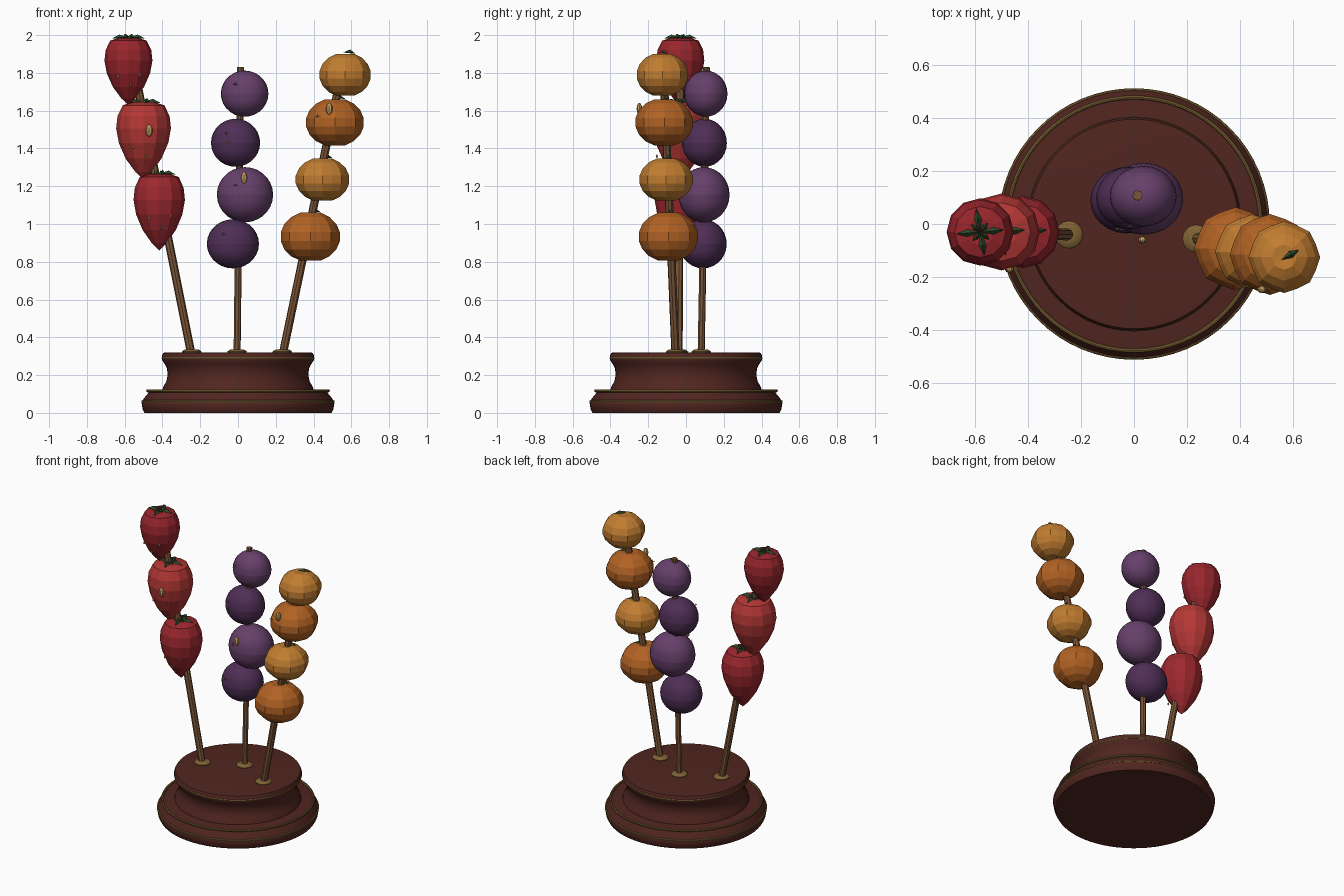
import bpy, bmesh, math
from mathutils import Vector, Matrix

if "Cube" in bpy.data.objects:
    bpy.data.objects.remove(bpy.data.objects["Cube"])


def mat(name, r, g, b):
    m = bpy.data.materials.new(name)
    m.diffuse_color = (*[(c / 255) ** 2.2 for c in (r, g, b)], 1)
    m.use_nodes = True
    m.node_tree.nodes["Principled BSDF"].inputs["Base Color"].default_value = m.diffuse_color
    return m


WOOD = mat("dark_wood", 82, 42, 37)
GOLD = mat("aged_gold", 125, 98, 55)
STICK = mat("bamboo", 122, 86, 58)
REDS = [mat("red_a", 150, 42, 48), mat("red_b", 178, 58, 56), mat("red_c", 156, 44, 50)]
PLUMS = [mat("plum_light", 102, 66, 106), mat("plum_dark", 80, 50, 86)]
ORANGES = [mat("orange_light", 192, 124, 52), mat("orange_dark", 176, 98, 40)]
LEAF = mat("leaf", 48, 76, 48)
SEED = mat("seed", 196, 156, 98)


def finish(name, bm, m, smooth=False):
    bmesh.ops.recalc_face_normals(bm, faces=bm.faces)
    me = bpy.data.meshes.new(name)
    bm.to_mesh(me)
    bm.free()
    me.materials.append(m)
    ob = bpy.data.objects.new(name, me)
    bpy.context.collection.objects.link(ob)
    if smooth:
        bpy.ops.object.select_all(action='DESELECT')
        ob.select_set(True)
        bpy.context.view_layer.objects.active = ob
        bpy.ops.object.shade_smooth_by_angle(angle=math.radians(35))
    return ob


def lathe(name, profile, n, m, loc=(0, 0, 0), smooth=False, lobes=0, depth=0.0):
    # revolve (radius, z) points; optional ribs around the axis
    bm = bmesh.new()
    rings = []
    for r, z in profile:
        if r == 0:
            rings.append([bm.verts.new((loc[0], loc[1], loc[2] + z))])
            continue
        ring = []
        for i in range(n):
            a = 2 * math.pi * i / n
            k = r * (1 + depth * math.cos(lobes * a))
            ring.append(bm.verts.new((loc[0] + k * math.cos(a), loc[1] + k * math.sin(a), loc[2] + z)))
        rings.append(ring)
    for a, b in zip(rings, rings[1:]):
        for i in range(n):
            j = (i + 1) % n
            vs = [a[i % len(a)], a[j % len(a)], b[j % len(b)], b[i % len(b)]]
            bm.faces.new(list(dict.fromkeys(vs)))
    return finish(name, bm, m, smooth)


def ball_profile(r, h, steps, dimple=0.0):
    pts = []
    for i in range(steps + 1):
        t = math.pi * i / steps
        rr = 0 if i in (0, steps) else r * math.sin(t)
        z = -h * math.cos(t) * (1 - dimple * (i in (0, steps)))
        pts.append((rr, z))
    return pts


def rod(name, a, b, r, n, m):
    a, b = Vector(a), Vector(b)
    bm = bmesh.new()
    rot = (b - a).to_track_quat('Z', 'Y').to_matrix().to_4x4()
    bmesh.ops.create_cone(bm, cap_ends=True, segments=n, radius1=r, radius2=r, depth=(b - a).length,
                          matrix=Matrix.Translation((a + b) / 2) @ rot)
    return finish(name, bm, m)


def ring(name, R, r, z):
    pts = [(R + r * math.cos(i * math.pi / 4), z + r * math.sin(i * math.pi / 4)) for i in range(9)]
    return lathe(name, pts, 64, GOLD, smooth=True)


def seed(name, loc, rx, rz):
    bm = bmesh.new()
    bmesh.ops.create_uvsphere(bm, u_segments=8, v_segments=6, radius=1,
                              matrix=Matrix.Translation(loc) @ Matrix.Diagonal((rx, rx * .8, rz, 1)))
    return finish(name, bm, SEED)


def leaves(name, loc, length, width, angles):
    # pointed, slightly arched leaf blades radiating from one point
    bm = bmesh.new()
    for a in angles:
        d, s = Vector((math.cos(a), math.sin(a), 0)), Vector((-math.sin(a), math.cos(a), 0))
        up, c = Vector((0, 0, 1)), Vector(loc)
        mid = c + d * length * .55
        pts = [c, mid + s * width, c + d * length + up * -.006, mid - s * width]
        top = bm.verts.new(mid + up * .016)
        bot = bm.verts.new(mid - up * .004)
        v = [bm.verts.new(p) for p in pts]
        for i in range(4):
            bm.faces.new((v[i], v[(i + 1) % 4], top))
            bm.faces.new((v[(i + 1) % 4], v[i], bot))
    return finish(name, bm, LEAF)


def sparkle(name, loc, size):
    bm = bmesh.new()
    c = Vector(loc)
    f, b = bm.verts.new(c + Vector((0, -.004, 0))), bm.verts.new(c + Vector((0, .004, 0)))
    v = []
    for i in range(8):
        k = size * (1 if i % 2 == 0 else .22)
        v.append(bm.verts.new(c + Vector((k * math.cos(i * math.pi / 4), 0, k * math.sin(i * math.pi / 4)))))
    for i in range(8):
        bm.faces.new((v[i], v[(i + 1) % 8], f))
        bm.faces.new((v[(i + 1) % 8], v[i], b))
    return finish(name, bm, SEED)


# turned wooden base with gold trims
lathe("base", [(0, 0), (.495, 0), (.505, .02), (.51, .05), (.50, .075), (.475, .105), (.47, .115),
               (.40, .122), (.395, .14), (.38, .165), (.372, .20), (.376, .235), (.39, .262),
               (.402, .28), (.402, .305), (.395, .318), (.38, .32), (0, .32)], 64, WOOD, smooth=True)
ring("lower_trim", .505, .007, .06)
ring("step_trim", .478, .008, .117)
ring("upper_trim", .398, .007, .29)

# skewers with collars
skewers = {"left": ((-.245, -.04, .30), (-.575, -.03, 1.95)),
           "middle": ((-.005, .08, .30), (.013, .108, 1.83)),
           "right": ((.235, -.055, .30), (.567, -.122, 1.89))}
for side, (a, b) in skewers.items():
    rod(side + "_skewer", a, b, .022 if side != "middle" else .019, 8, STICK)
    lathe(side + "_collar", [(0, 0), (.05, 0), (.052, .008), (.04, .018), (.02, .02), (0, .02)],
          16, GOLD, (a[0], a[1], .316), True)

# strawberries: x, y, tip height, top height, radius
berry = [(0, 0), (.3, .10), (.65, .27), (.90, .47), (1, .66), (.95, .82), (.76, .96), (.4, 1), (0, .98)]
for i, (x, y, z0, z1, r) in enumerate([(-.58, -.03, 1.63, 1.985, .127), (-.50, -.03, 1.235, 1.645, .145),
                                       (-.417, -.03, .86, 1.265, .136)]):
    h = z1 - z0
    lathe(f"strawberry_{i}", [(r * p, h * q) for p, q in berry], 12, REDS[i], (x, y, z0))
    leaves(f"strawberry_leaves_{i}", (x, y, z1 + .002), .09, .014,
           [math.radians(d) for d in (5, 100, 185, 280)])
    leaves(f"strawberry_small_leaves_{i}", (x, y, z1 + .006), .045, .01,
           [math.radians(d) for d in (50, 140, 230, 320)])
    for j, (dx, q) in enumerate([(-.055, .42), (.06, .46), (.012, .30), (-.03, .55)]):
        seed(f"strawberry_{i}_seed_{j}", (x + dx, y - r * .88 + abs(dx) * .3, z0 + h * q), .006, .010)

# plums: x, y, z, radius, half height
for i, (x, y, z, r, h) in enumerate([(.035, .105, 1.69, .126, .122), (-.013, .098, 1.43, .13, .127),
                                     (.037, .095, 1.155, .149, .146), (-.027, .09, .895, .138, .13)]):
    ob = lathe(f"plum_{i}", ball_profile(1, h, 14), 24, PLUMS[i % 2], smooth=True)
    ob.scale = (r, r * .91, 1)
    ob.location = (x, y, z)
    sparkle(f"plum_sparkle_{i}", (x - .05, y - r * .9, z + .05), .012)

# ribbed orange fruit: x, y, z, radius, half height
for i, (x, y, z, r, h) in enumerate([(.567, -.125, 1.79, .134, .118), (.513, -.115, 1.538, .151, .13),
                                     (.447, -.105, 1.235, .14, .119), (.383, -.093, .933, .155, .135)]):
    lathe(f"orange_{i}", ball_profile(r, h, 9, .1), 16, ORANGES[i % 2], (x, y, z), lobes=8, depth=.025)
    leaves(f"orange_leaf_{i}", (x - .01, y - .01, z + h), .075, .014, [math.radians(30)])

# almond seeds and highlights on the fruit fronts
seed("strawberry_almond", (-.47, -.17, 1.495), .018, .032)
seed("plum_almond", (.032, -.06, 1.245), .018, .032)
seed("orange_almond", (.483, -.247, 1.61), .018, .032)
sparkle("plum_glint", (-.053, -.02, 1.432), .018)
sparkle("orange_glint", (.42, -.235, 1.57), .018)
